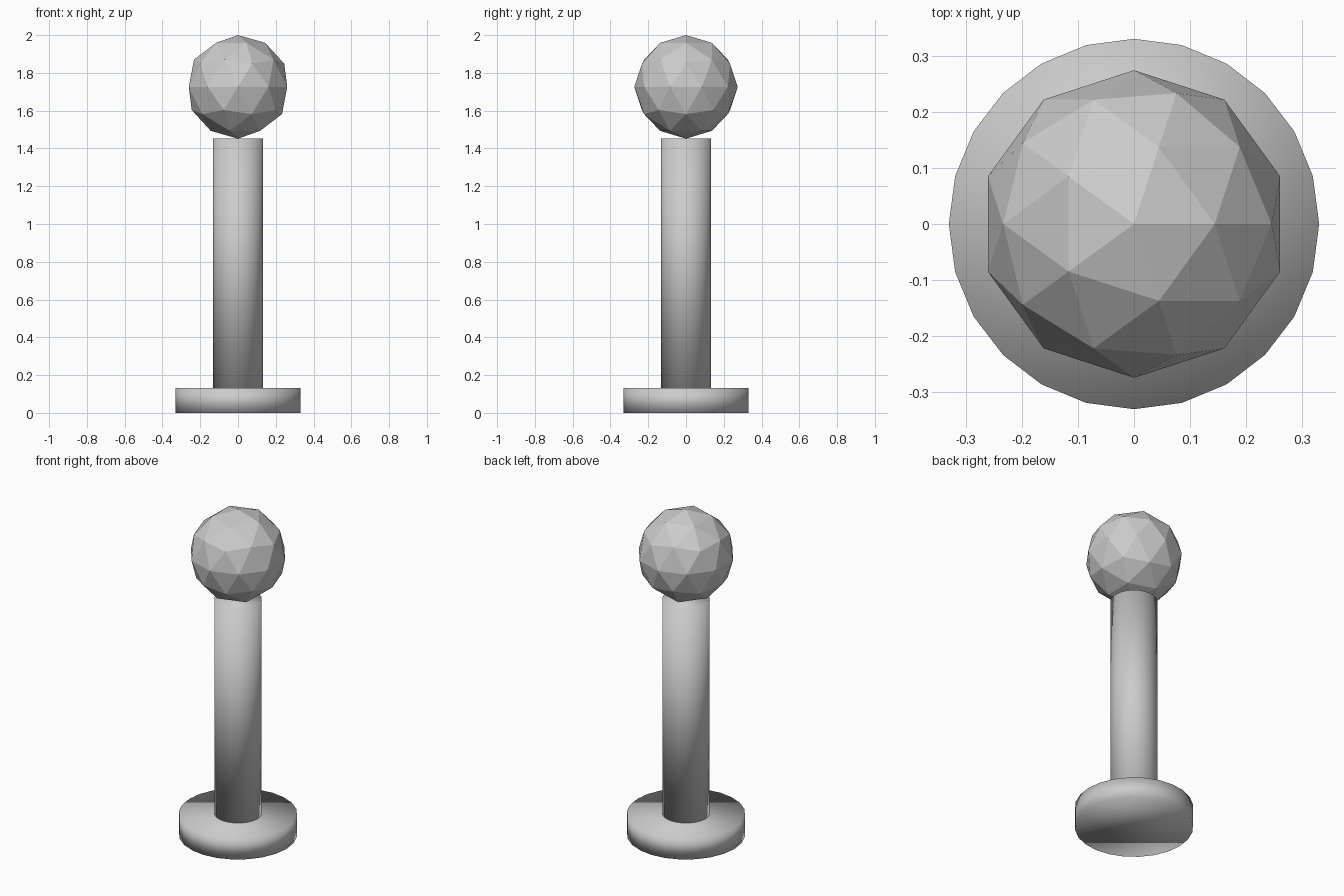
import bpy

if "Cube" in bpy.data.objects:
    bpy.data.objects.remove(bpy.data.objects["Cube"])

BASE_R, BASE_H = 0.33, 0.132
COLUMN_R, COLUMN_TOP = 0.132, 1.452
BALL_R = (2.0 - COLUMN_TOP) / 2


def cylinder(name, radius, z0, z1):
    """Smooth-shaded 24-sided cylinder standing between two heights."""
    bpy.ops.mesh.primitive_cylinder_add(
        vertices=24, radius=radius, depth=z1 - z0, location=(0, 0, (z0 + z1) / 2))
    obj = bpy.context.object
    obj.name = name
    bpy.ops.object.shade_smooth()
    return obj


# Round foot and upright post
cylinder("base", BASE_R, 0.0, BASE_H)
cylinder("column", COLUMN_R, BASE_H, COLUMN_TOP)

# Faceted ball resting on the post
bpy.ops.mesh.primitive_ico_sphere_add(
    subdivisions=2, radius=BALL_R, location=(0, 0, COLUMN_TOP + BALL_R))
ball = bpy.context.object
ball.name = "ball"
bpy.ops.object.shade_flat()
